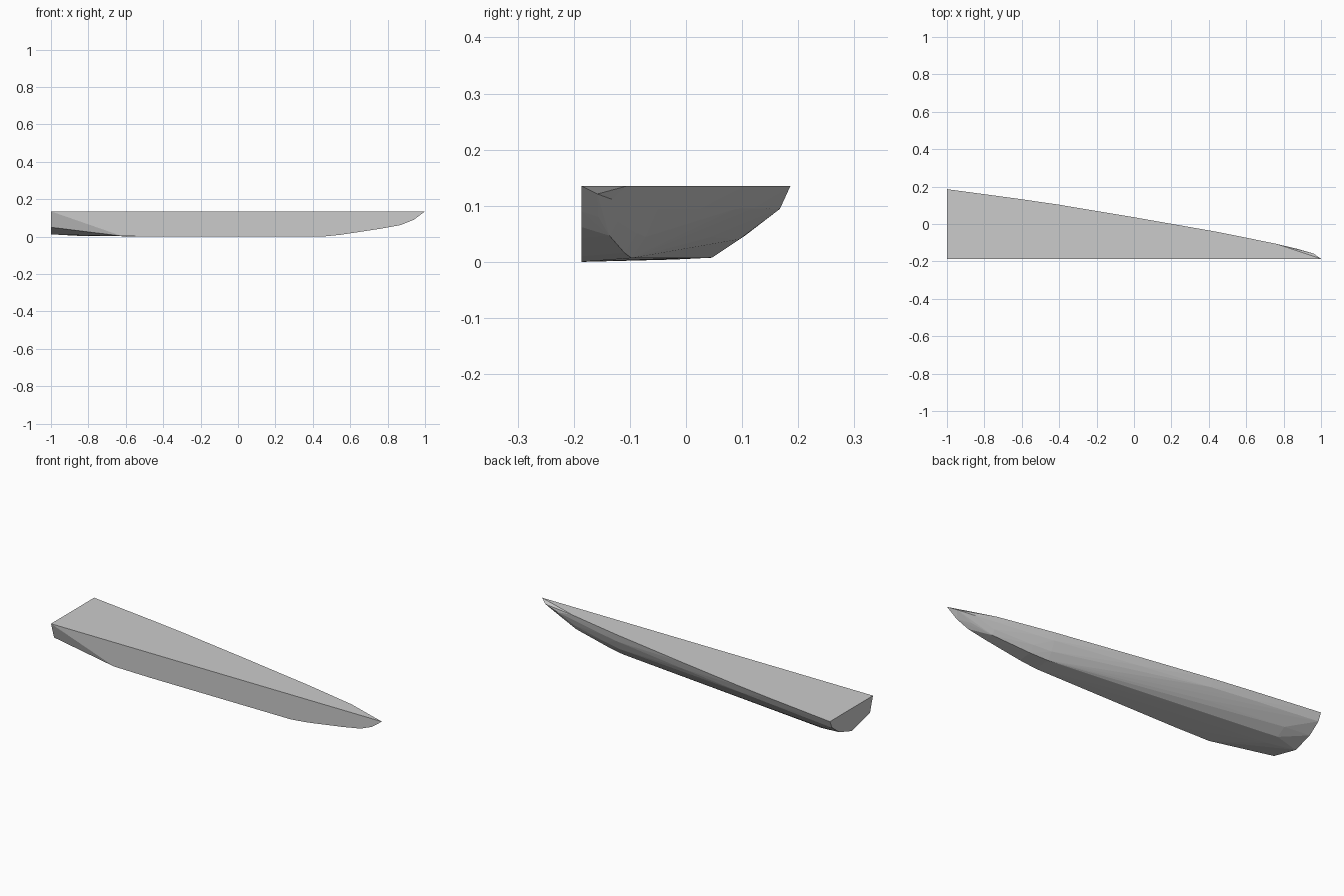
import bpy
import bmesh

cube = bpy.data.objects.get("Cube")
if cube:
    bpy.data.objects.remove(cube, do_unlink=True)

CENTRE_Y = -0.186   # flat cut along the hull centreline
DECK_Z = 0.135

# Cross-section as (width fraction, height fraction)
FULL_SECTION = [(0, 0), (0.62, 0.05), (0.8, 0.33), (0.95, 0.7), (1, 1), (0, 1)]
TRANSOM = [(0, 1), (0.07, 0.37), (0.5, 0.09), (0.78, 0.34), (0.95, 0.7), (1, 1)]
AFT_SECTION = [(0.46, 0.03), (0.66, 0.055), (0.8, 0.3), (0.95, 0.7), (1, 1)]
BOW_SECTION = [(0, 0), (0.7, 0.25), (1.25, 0.68), (1, 1), (0, 1)]

# Stations as (x, keel height, deck half width, section)
STATIONS = [
    (-1.0, 0, 0.372, TRANSOM),
    (-0.85, 0, 0.352, AFT_SECTION),
    (-0.62, 0.003, 0.321, FULL_SECTION),
    (-0.4, 0, 0.289, FULL_SECTION),
    (0.0, 0, 0.222, FULL_SECTION),
    (0.45, 0, 0.143, FULL_SECTION),
    (0.55, 0.01, 0.123, FULL_SECTION),
    (0.76, 0.042, 0.08, FULL_SECTION),
    (0.87, 0.062, 0.043, BOW_SECTION),
    (0.94, 0.09, 0.02, BOW_SECTION),
]


def station_points(x, keel, width, section):
    return [(x, CENTRE_Y + width * w, keel + (DECK_Z - keel) * h)
            for w, h in section]


# Half hull: faceted skin wrapped round the stations
bm = bmesh.new()
for station in STATIONS:
    for point in station_points(*station):
        bm.verts.new(point)
bm.verts.new((0.96, -0.158, 0.121))      # flare below the bow deck edge
bm.verts.new((1.0, CENTRE_Y, DECK_Z))    # bow tip

wrap = bmesh.ops.convex_hull(bm, input=bm.verts[:])
unused = {v for v in wrap["geom_interior"] + wrap["geom_unused"]
          if isinstance(v, bmesh.types.BMVert)}
bmesh.ops.delete(bm, geom=list(unused), context="VERTS")
bmesh.ops.dissolve_limit(bm, angle_limit=0.005, verts=bm.verts[:], edges=bm.edges[:])
bmesh.ops.recalc_face_normals(bm, faces=bm.faces[:])

mesh = bpy.data.meshes.new("half_hull")
bm.to_mesh(mesh)
bm.free()
hull = bpy.data.objects.new("half_hull", mesh)
bpy.context.collection.objects.link(hull)

# Plain grey paint
grey = bpy.data.materials.new("light_grey")
grey.use_nodes = True
colour = (0.6, 0.6, 0.6, 1)
grey.diffuse_color = colour
for node in grey.node_tree.nodes:
    if node.type == "BSDF_PRINCIPLED":
        node.inputs["Base Color"].default_value = colour
mesh.materials.append(grey)
